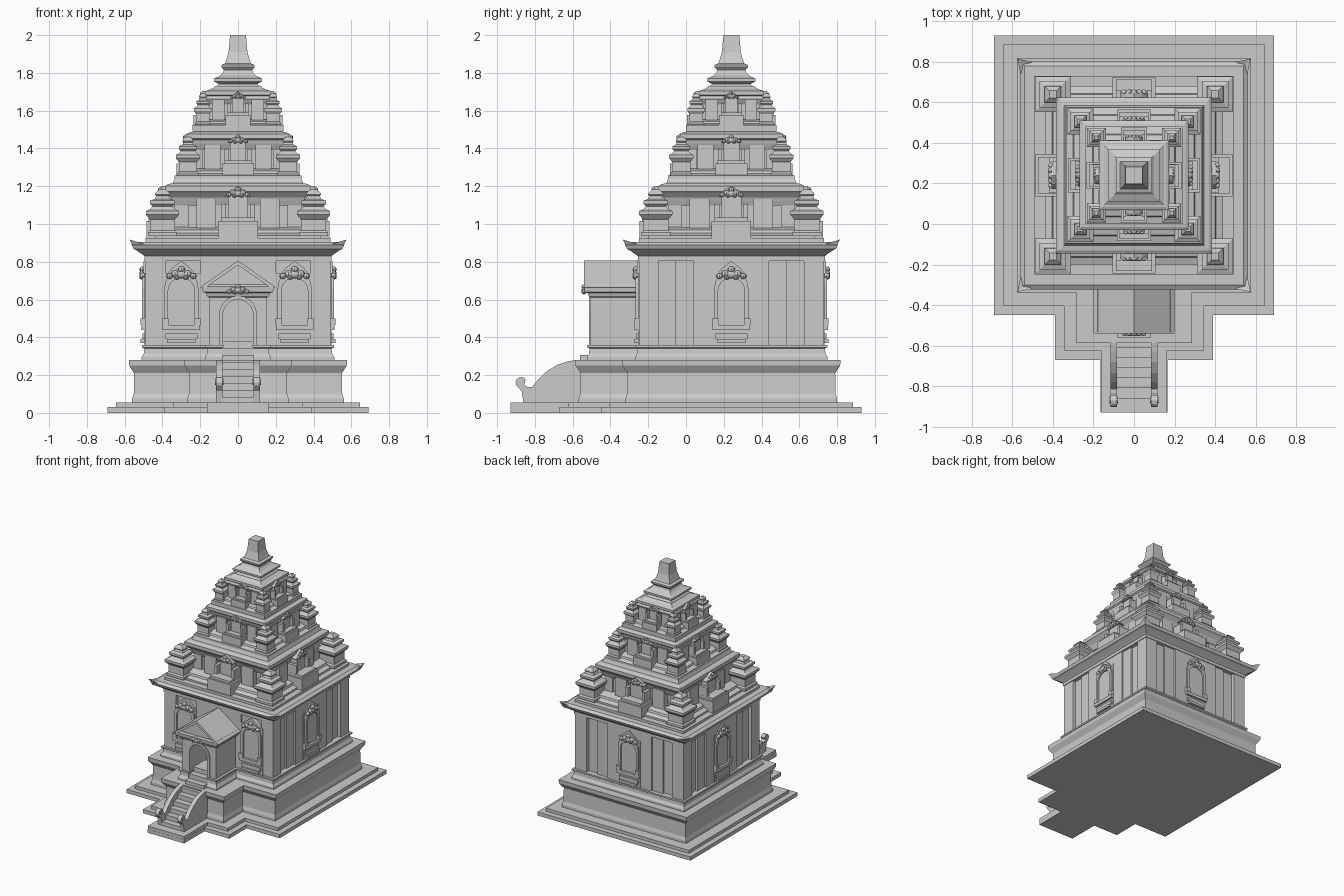
import bpy, bmesh
from math import pi, sin, cos
from mathutils import Matrix, Vector

if "Cube" in bpy.data.objects:
    bpy.data.objects.remove(bpy.data.objects["Cube"])

CY = 0.24  # centre of the main tower along y


def finish(bm, name, turns=(0,)):
    """Turn a bmesh into an object, repeated by quarter turns about the tower axis."""
    bmesh.ops.recalc_face_normals(bm, faces=bm.faces[:])
    me = bpy.data.meshes.new(name)
    bm.to_mesh(me)
    bm.free()
    for k in turns:
        ob = bpy.data.objects.new(name, me)
        ob.location = (0, CY, 0)
        ob.rotation_euler = (0, 0, k * pi / 2)
        bpy.context.collection.objects.link(ob)


def prism(bm, pts, lo, hi, axis):
    def put(a, b, t):
        return {'x': (t, a, b), 'y': (a, t, b), 'z': (a, b, t)}[axis]
    r0 = [bm.verts.new(put(a, b, lo)) for a, b in pts]
    r1 = [bm.verts.new(put(a, b, hi)) for a, b in pts]
    bm.faces.new(r0)
    bm.faces.new(r1)
    for i in range(len(pts)):
        j = (i + 1) % len(pts)
        bm.faces.new((r0[i], r0[j], r1[j], r1[i]))


def box(bm, x0, x1, y0, y1, z0, z1):
    prism(bm, [(x0, y0), (x1, y0), (x1, y1), (x0, y1)], z0, z1, 'z')


def loft(bm, plan, profile):
    """Stack mitred offsets of a rectilinear counter-clockwise plan: (offset, z)."""
    n = len(plan)
    P = [Vector(p) for p in plan]
    nor = []
    for i in range(n):
        e = (P[(i + 1) % n] - P[i]).normalized()
        nor.append(Vector((e.y, -e.x)))
    rings = [[bm.verts.new((*(P[i] + (nor[i] + nor[i - 1]) * o), z)) for i in range(n)]
             for o, z in profile]
    for a, b in zip(rings, rings[1:]):
        for i in range(n):
            j = (i + 1) % n
            bm.faces.new((a[i], a[j], b[j], b[i]))
    bm.faces.new(rings[0])
    bm.faces.new(rings[-1])


def cross(h, steps=()):
    """Square plan with stepped front projections (half width, depth)."""
    left = [(-h, -h)]
    d0 = h
    for w, d in steps:
        left += [(-w, -d0), (-w, -d)]
        d0 = d
    return [(h, h), (-h, h)] + left + [(-x, y) for x, y in reversed(left)]


def tower(bm, profile, cx=0, cy=0):
    """Square stack given directly as (half width, z)."""
    sq = [(cx - 1, cy - 1), (cx + 1, cy - 1), (cx + 1, cy + 1), (cx - 1, cy + 1)]
    loft(bm, sq, [(h - 1, z) for h, z in profile])


def arch(w, z0, spring, top, n=10):
    return [(-w, z0)] + [(-w * cos(pi * i / n), spring + (top - spring) * sin(pi * i / n))
                         for i in range(n + 1)] + [(w, z0)]


def ornament(bm, x, y, z, s):
    """Carved head: a cluster of flattened lobes."""
    for u, v, r in [(0, 0, .34), (-.42, .02, .26), (.42, .02, .26), (-.78, -.14, .22),
                    (.78, -.14, .22), (0, .3, .25), (-.3, -.2, .2), (.3, -.2, .2)]:
        m = Matrix.Translation((x + u * s, y, z + v * s)) @ Matrix.Diagonal((r * s, .22 * s, r * s * .85, 1))
        bmesh.ops.create_uvsphere(bm, u_segments=8, v_segments=6, radius=1, matrix=m)


def walls(bm, h, z0, z1):
    """Wall block with corner piers, recesses and a raised central bay."""
    half = [(-.49, .49), (-.385, .49), (-.385, .462), (-.295, .462), (-.295, .477), (-.2, .477), (-.2, .49)]
    side = half + [(-u, d) for u, d in reversed(half[1:])]
    pts = []
    for k in range(4):
        for u, d in side:
            v = Matrix.Rotation(k * pi / 2, 2) @ Vector((u, -d)) * (h / .49)
            pts.append((v.x, v.y))
    prism(bm, pts, z0, z1, 'z')


# stepped footing, plinth and sanctum base moulding
bm = bmesh.new()
loft(bm, cross(.69, [(.39, .91), (.165, 1.17)]), [(0, 0), (0, .03)])
loft(bm, cross(.645, [(.345, .865), (.164, 1.169)]), [(0, .03), (0, .055)])
finish(bm, "footing")
bm = bmesh.new()
loft(bm, cross(.56, [(.268, .808)]), [(0, .055), (0, .075), (-.008, .1), (-.01, .21), (.016, .25), (.018, .28)])
finish(bm, "plinth")
bm = bmesh.new()
loft(bm, cross(.5, [(.165, .755), (.085, .53)]),
     [(.01, .28), (.01, .295), (-.002, .315), (-.004, .34), (.008, .347), (.008, .36)])
finish(bm, "sanctum_base")

# sanctum walls and main cornice with upturned corners
bm = bmesh.new()
walls(bm, .49, .355, .815)
finish(bm, "sanctum_walls")
bm = bmesh.new()
tower(bm, [(.495, .805), (.495, .83), (.505, .838), (.54, .862), (.553, .868), (.563, .89),
           (.547, .9), (.54, .905), (.49, .905), (.49, .925)])
finish(bm, "main_cornice")
bm = bmesh.new()
v = [bm.verts.new(c) for c in [(-.55, -.55, .87), (-.575, -.575, .918), (-.5, -.56, .895), (-.56, -.5, .895), (-.54, -.54, .895)]]
for f in [(0, 1, 2), (0, 3, 1), (1, 3, 4), (1, 4, 2), (0, 2, 4), (0, 4, 3)]:
    bm.faces.new([v[i] for i in f])
finish(bm, "cornice_corner", range(4))


def wall_niche(bm, x):
    """Arched niche with sill, brackets, frame, gable and carved head."""
    part = bmesh.new()
    box(part, -.1, .1, -.494, -.45, .36, .74)
    box(part, -.075, .075, -.515, -.45, .37, .39)
    box(part, -.085, .085, -.505, -.45, .39, .42)
    box(part, -.1, .1, -.512, -.45, .44, .465)
    for s in (-1, 1):
        box(part, s * .085 - .017, s * .085 + .017, -.515, -.45, .465, .5)
    outer, inner = arch(.09, .465, .66, .76), arch(.07, .465, .645, .715)
    prism(part, outer + inner[::-1], -.507, -.45, 'y')
    prism(part, [(-.085, .72), (.085, .72), (.05, .765), (0, .805), (-.05, .765)], -.5, -.45, 'y')
    ornament(part, 0, -.505, .735, .08)
    bmesh.ops.translate(part, verts=part.verts[:], vec=(x, 0, 0))
    me = bpy.data.meshes.new("tmp")
    part.to_mesh(me)
    part.free()
    bm.from_mesh(me)
    bpy.data.meshes.remove(me)


bm = bmesh.new()
wall_niche(bm, 0)
finish(bm, "side_niche", (1, 2, 3))
bm = bmesh.new()
wall_niche(bm, -.3)
wall_niche(bm, .3)
finish(bm, "front_niches")

# porch with arched doorway, cornice and gabled roof
bm = bmesh.new()
door = arch(.08, .28, .52, .6)
prism(bm, [(-.153, .28), (-.153, .63), (.153, .63), (.153, .28)] + door[::-1], -.745, -.48, 'y')
frame = arch(.1, .36, .52, .62)
prism(bm, frame + arch(.08, .36, .52, .6)[::-1], -.753, -.74, 'y')
finish(bm, "porch_walls")
bm = bmesh.new()
loft(bm, [(-.15, -.74), (.15, -.74), (.15, -.45), (-.15, -.45)],
     [(.003, .61), (.015, .62), (.02, .635), (.036, .64), (.04, .67), (.03, .68)])
finish(bm, "porch_cornice")
bm = bmesh.new()
prism(bm, [(-.2, .665), (0, .806), (.2, .665), (.17, .665), (0, .782), (-.17, .665)], -.78, -.48, 'y')
prism(bm, [(-.18, .66), (0, .79), (.18, .66)], -.765, -.48, 'y')
ornament(bm, 0, -.78, .65, .06)
finish(bm, "porch_roof")

# stairs running into the doorway, with curled balustrades
bm = bmesh.new()
for i in range(9):
    y = -.86 + .05 * i - CY
    box(bm, -.084, .084, y, y + .05 if i < 8 else -.55, .05, .085 + .037 * i)
finish(bm, "stairs")
bm = bmesh.new()
curl = [(-.872 + .03 * cos(a * pi / 6), .16 + .03 * sin(a * pi / 6)) for a in range(0, 8)]
rail = [(-.5, .05), (-.5, .28), (-.585, .28), (-.63, .272), (-.68, .255), (-.735, .222), (-.78, .18),
        (-.815, .137), (-.84, .137), (-.858, .15), (-.865, .165)] + curl[1:] + [(-.87, .115), (-.86, .05)]
for s in (-1, 1):
    x = s * .1
    prism(bm, [(a - CY, b) for a, b in rail], x - .017, x + .017, 'x')
    prism(bm, [(-.868 - CY + .017 * cos(a * pi / 5), .165 + .017 * sin(a * pi / 5)) for a in range(10)],
          x - .022, x + .022, 'x')
finish(bm, "stair_balustrades")

# roof tiers: z0, height, ledge, body, cap, shrine centre, shrine half, niche width, niche front
tiers = [(.92, .32, .435, .335, .385, .4, .088, .105, .485),
         (1.24, .27, .33, .235, .27, .265, .064, .085, .325),
         (1.51, .22, .235, .15, .172, .186, .047, .065, .235)]
shrine = [(.88, 0), (.88, .08), (.76, .12), (.76, .36), (.86, .4), (1, .46), (1, .54), (.74, .58), (.6, .64),
          (.74, .69), (.74, .76), (.46, .8), (.38, .86), (.46, .89), (.42, .93), (.2, 1)]
for n, (z, H, ledge, body, cap, c, r, w, d) in enumerate(tiers, 1):
    bm = bmesh.new()
    tower(bm, [(ledge + .005, z - .02), (ledge + .005, z + .06 * H), (ledge - .03, z + .1 * H),
               (ledge - .035, z + .15 * H), (body + .01, z + .2 * H)])
    walls(bm, body, z + .15 * H, z + .6 * H)
    tower(bm, [(body + .004, z + .56 * H), (body + .012, z + .62 * H), (body + .02, z + .69 * H),
               (cap - .01, z + .76 * H), (cap, z + .79 * H), (cap, z + .88 * H), (cap - .015, z + .91 * H),
               (cap - .04, z + .925 * H), (cap - .05, z + H)])
    finish(bm, f"roof_tier_{n}")
    # corner shrines
    bm = bmesh.new()
    tower(bm, [(a * r, z + .05 * H + b * .77 * H) for a, b in shrine], -c, -c)
    finish(bm, f"corner_shrine_{n}", range(4))
    # central niche shrine on each side, with flanking piers
    bm = bmesh.new()
    box(bm, -w, w, -d, -body + .05, z + .02 * H, z + .3 * H)
    box(bm, -w * .85, w * .85, -d + .012, -body + .05, z + .3 * H, z + .36 * H)
    m = (body + d) / 2
    for s in (-1, 1):
        box(bm, s * w * .72 - w * .12, s * w * .72 + w * .12, -m - .01, -body + .05, z + .36 * H, z + .58 * H)
        x = s * w * 1.6
        box(bm, x - w * .5, x + w * .5, -body - .025, -body + .05, z + .15 * H, z + .66 * H)
    box(bm, -w * .5, w * .5, -m + .01, -body + .05, z + .36 * H, z + .72 * H)
    prism(bm, [(-w * .65, z + .7 * H), (w * .65, z + .7 * H), (w * .4, z + .8 * H), (0, z + .88 * H),
               (-w * .4, z + .8 * H)], -m + .003, -body + .05, 'y')
    ornament(bm, 0, -m, z + .76 * H, w * .6)
    finish(bm, f"niche_shrine_{n}", range(4))

# crowning finial
bm = bmesh.new()
tower(bm, [(.15, 1.69), (.15, 1.71), (.115, 1.73), (.1, 1.74), (.128, 1.755), (.128, 1.77), (.095, 1.785),
           (.08, 1.8), (.075, 1.815), (.088, 1.83), (.088, 1.842), (.068, 1.85), (.06, 1.875), (.05, 1.91),
           (.042, 2.0)])
finish(bm, "crown_finial")
